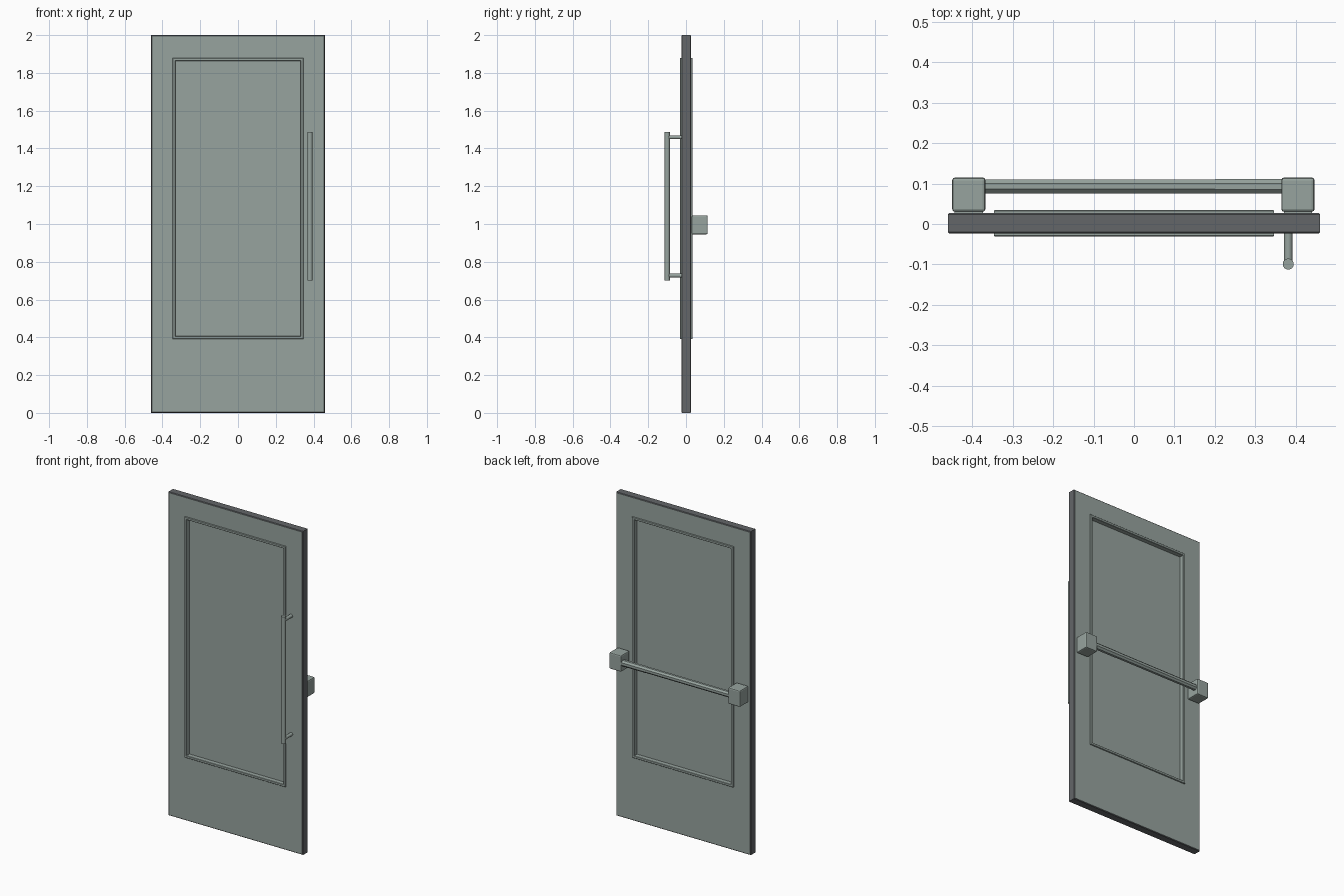
import bpy, bmesh, math
from mathutils import Matrix, Vector

if "Cube" in bpy.data.objects:
    bpy.data.objects.remove(bpy.data.objects["Cube"])


def material(name, rgb):
    m = bpy.data.materials.new(name)
    m.diffuse_color = (*rgb, 1)
    m.use_nodes = True
    m.node_tree.nodes["Principled BSDF"].inputs["Base Color"].default_value = m.diffuse_color
    return m


GREEN = material("grey_green_paint", (0.31, 0.37, 0.345))
DARK = material("dark_edge_grey", (0.125, 0.133, 0.14))


def finish(name, bm, mats=(GREEN,)):
    bmesh.ops.recalc_face_normals(bm, faces=bm.faces)
    me = bpy.data.meshes.new(name)
    bm.to_mesh(me)
    bm.free()
    for m in mats:
        me.materials.append(m)
    ob = bpy.data.objects.new(name, me)
    bpy.context.collection.objects.link(ob)
    return ob


def box(name, x, y, z, bevel=0):
    bm = bmesh.new()
    bmesh.ops.create_cube(bm, size=1)
    for v in bm.verts:
        v.co = Vector([a[0] + (c + 0.5) * (a[1] - a[0]) for c, a in zip(v.co, (x, y, z))])
    if bevel:
        bmesh.ops.bevel(bm, geom=bm.edges[:], offset=bevel, segments=2, profile=0.5, affect='EDGES')
    return finish(name, bm)


def rod(name, a, b, r, sides=16, smooth=True):
    a, b = Vector(a), Vector(b)
    bm = bmesh.new()
    turn = (b - a).to_track_quat('Z', 'Y').to_matrix().to_4x4()
    spin = Matrix.Rotation(math.pi / sides, 4, 'Z')
    bmesh.ops.create_cone(bm, cap_ends=True, segments=sides, radius1=r, radius2=r,
                          depth=(b - a).length,
                          matrix=Matrix.Translation((a + b) / 2) @ turn @ spin)
    if smooth:
        for f in bm.faces:
            f.smooth = len(f.verts) == 4
        for e in bm.edges:
            e.smooth = not any(len(f.verts) > 4 for f in e.link_faces)
    return finish(name, bm)


def rect_loft(name, rings, mats=(GREEN,), edge_rings=()):
    """Loft rectangles (half width, bottom, top, y) into a closed frame."""
    bm = bmesh.new()
    loops = [[bm.verts.new(p) for p in ((-w, y, b), (w, y, b), (w, y, t), (-w, y, t))]
             for w, b, t, y in rings]
    for i, loop in enumerate(loops):
        nxt = loops[(i + 1) % len(loops)]
        for k in range(4):
            j = (k + 1) % 4
            f = bm.faces.new((loop[k], loop[j], nxt[j], nxt[k]))
            f.material_index = 1 if i in edge_rings else 0
    return finish(name, bm, mats)


F, B = -0.024, 0.027        # front and back faces of the slab
MID = (F + B) / 2
W, H, C = 0.46, 2.0, 0.004  # slab half width, height, chamfer

# Door slab with a window opening and dark chamfered edges
rect_loft("door_slab", [
    (0.340, 0.397, 1.873, F), (W - C, C, H - C, F), (W, 0, H, F + C),
    (W, 0, H, B - C), (W - C, C, H - C, B), (0.340, 0.397, 1.873, B)],
    (GREEN, DARK), edge_rings=(1, 2, 3))

# Window pane and the raised moulding around it on both faces
box("window_pane", (-0.338, 0.338), (MID - 0.004, MID + 0.004), (0.399, 1.871))
for side, face, s in (("front", F, -1), ("back", B, 1)):
    rect_loft(side + "_window_moulding", [
        (0.346, 0.391, 1.879, face - s * 0.002), (0.346, 0.391, 1.879, face + s * 0.005),
        (0.344, 0.393, 1.877, face + s * 0.007), (0.333, 0.404, 1.866, face + s * 0.007),
        (0.331, 0.406, 1.864, face + s * 0.005), (0.331, 0.406, 1.864, MID + s * 0.003),
        (0.339, 0.398, 1.872, MID + s * 0.003), (0.339, 0.398, 1.872, face - s * 0.002)])

# Front pull handle with two standoffs
rod("pull_handle", (0.381, -0.099, 0.70), (0.381, -0.099, 1.486), 0.0137, 20)
for label, z in (("lower", 0.727), ("upper", 1.459)):
    rod(label + "_handle_standoff", (0.381, F + 0.004, z), (0.381, -0.099, z), 0.0105)

# Back push bar with its end housings
Z = 0.995
for label, x0 in (("left", -0.449), ("right", 0.364)):
    box(label + "_bar_housing", (x0, x0 + 0.082), (B + 0.003, 0.115), (0.945, 1.046), 0.007)
    box(label + "_housing_base", (x0 + 0.006, x0 + 0.076), (B - 0.002, B + 0.006), (0.951, 1.04))
rod("push_bar", (-0.38, 0.093, Z), (0.38, 0.093, Z), 0.0185, 8, False)
rod("push_bar_sleeve", (0.2, 0.093, Z), (0.37, 0.093, Z), 0.0195, 8, False)
